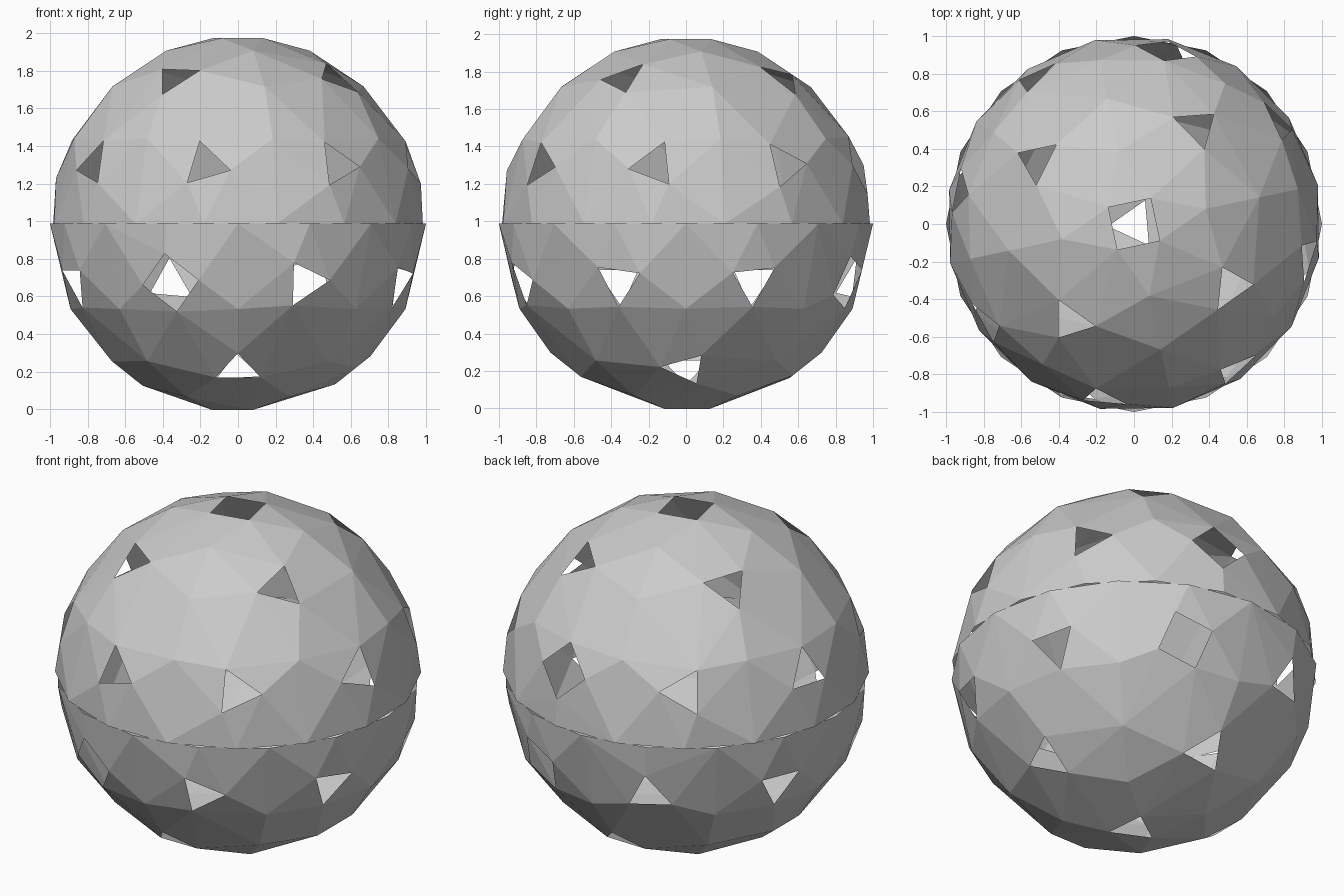
import bpy, bmesh, math
from mathutils import Vector

if "Cube" in bpy.data.objects:
    bpy.data.objects.remove(bpy.data.objects["Cube"])

CENTRE = 0.987   # height of the ball centre
RING_EL = 18.5   # elevation of the eight-hole ring
CAP_EL = 51.5    # elevation of the four-hole ring

grey = bpy.data.materials.new("light grey")
grey.diffuse_color = (0.6, 0.6, 0.6, 1)
grey.use_nodes = True
grey.node_tree.nodes["Principled BSDF"].inputs["Base Color"].default_value = grey.diffuse_color


def direction(az, el):
    a, e = math.radians(az), math.radians(el)
    return Vector((math.cos(e) * math.cos(a), math.cos(e) * math.sin(a), math.sin(e)))


def hole_corners(az, el, sides, turn):
    """Corners of a small regular opening on the unit sphere."""
    n = direction(az, el)
    a = math.radians(az)
    east = Vector((-math.sin(a), math.cos(a), 0))
    north = n.cross(east)
    r = 0.165 if sides == 4 else 0.14
    out = []
    for i in range(sides):
        t = math.radians(turn + 360 * i / sides)
        out.append((n + r * (math.cos(t) * east + math.sin(t) * north)).normalized())
    return out


def half_shell(name, sign, base, pole, caps, ring):
    """Faceted half ball: one pole hole, four cap holes, eight ring holes."""
    holes = [hole_corners(base, 90 * sign, *pole)]
    for i, turn in enumerate(caps):
        holes.append(hole_corners(base + 90 * i, sign * CAP_EL, 3, turn))
    for i, (sides, turn) in enumerate(ring):
        holes.append(hole_corners(base + 22.5 + 45 * i, sign * RING_EL, sides, turn))

    bm = bmesh.new()
    tag = bm.verts.layers.int.new("hole")
    for k, corners in enumerate(holes):
        for p in corners:
            bm.verts.new(p)[tag] = k + 1
    for i in range(16):      # rim at the seam
        bm.verts.new(direction(base + 22.5 * i, 0))[tag] = 99
    for i in range(4):       # facet corners between the holes
        for az, el in ((0, 27), (45, 27), (45, 47), (45, 67)):
            bm.verts.new(direction(base + 90 * i + az, sign * el))[tag] = 0

    bmesh.ops.convex_hull(bm, input=bm.verts[:])
    bmesh.ops.recalc_face_normals(bm, faces=bm.faces[:])
    # open the holes and the seam side
    cut = []
    for f in bm.faces:
        tags = {v[tag] for v in f.verts}
        if len(tags) == 1 and 0 not in tags:
            cut.append(f)
    bmesh.ops.delete(bm, geom=cut, context='FACES')

    mesh = bpy.data.meshes.new(name)
    bm.to_mesh(mesh)
    bm.free()
    mesh.materials.append(grey)
    obj = bpy.data.objects.new(name, mesh)
    obj.location.z = CENTRE
    bpy.context.collection.objects.link(obj)
    return obj


# lower half: holes listed anticlockwise from the +x side
half_shell("lower_half", -1, 0, (3, 25), [54, 85, 30, 90],
           [(3, 36), (4, 26), (3, 95), (3, 30), (3, 30), (4, 5), (3, 6), (3, 22)])

# upper half: same layout, twisted about the vertical axis
half_shell("upper_half", 1, -33, (4, 0), [63, 14, 38, 27],
           [(3, 69), (3, 3), (4, 0), (3, 60), (3, 87), (3, 73), (3, 107), (3, -5)])
